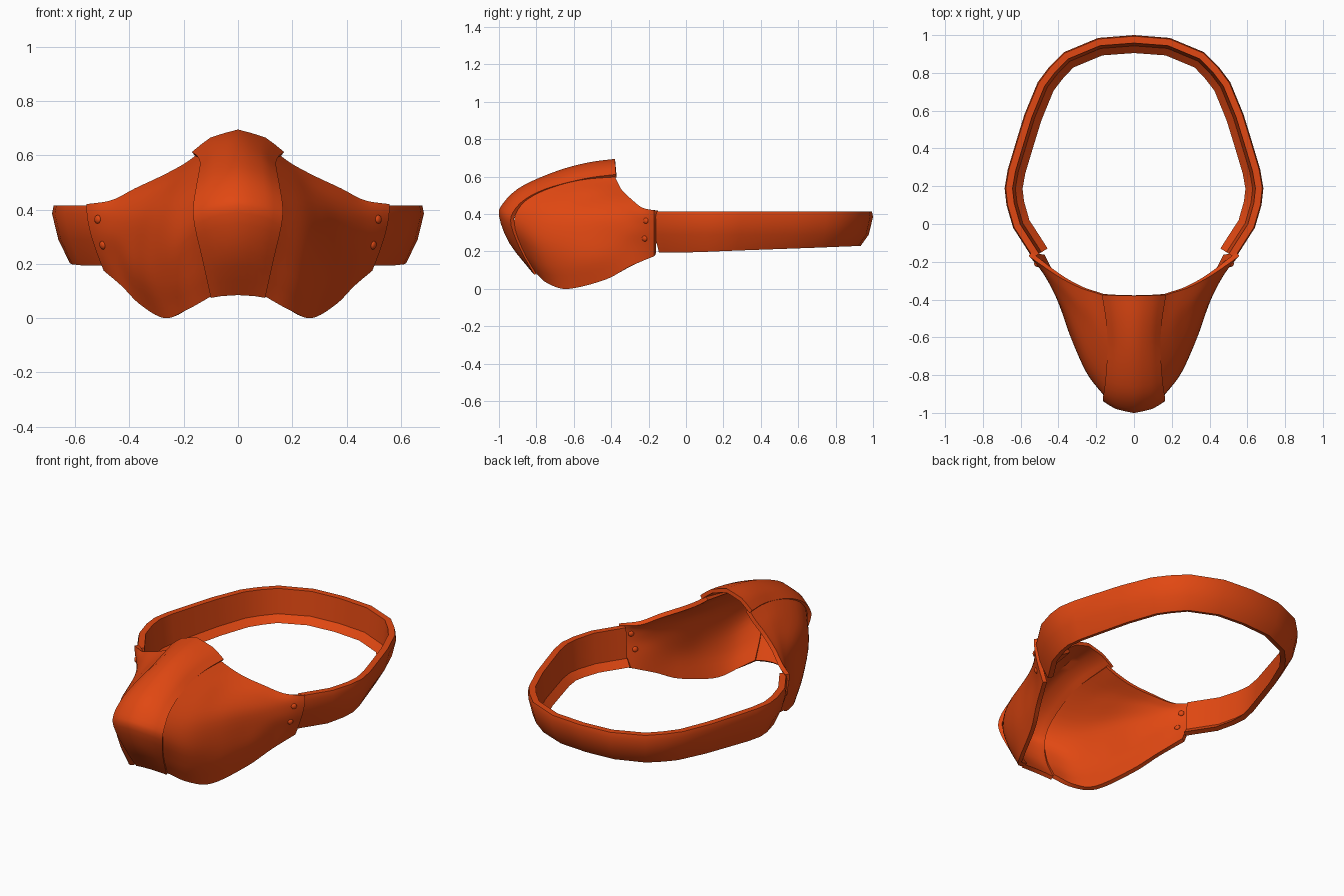
import bpy, bmesh, math
from mathutils import Vector

cube = bpy.data.objects.get("Cube")
if cube:
    bpy.data.objects.remove(cube, do_unlink=True)

COLOR = (0.75, 0.064, 0.006, 1)
orange = bpy.data.materials.new("burnt_orange")
orange.use_nodes = True
orange.diffuse_color = COLOR
shader = orange.node_tree.nodes["Principled BSDF"]
shader.inputs["Base Color"].default_value = COLOR
shader.inputs["Roughness"].default_value = 0.6


def spline(points, steps):
    """Catmull-Rom curve through the given points."""
    pts = [Vector(p) for p in points]
    pts = [2 * pts[0] - pts[1]] + pts + [2 * pts[-1] - pts[-2]]
    out = []
    for a, b, c, d in zip(pts, pts[1:], pts[2:], pts[3:]):
        for i in range(steps):
            t = i / steps
            out.append(0.5 * (2 * b + (c - a) * t + (2 * a - 5 * b + 4 * c - d) * t * t
                              + (3 * b - a - 3 * c + d) * t ** 3))
    return out + [pts[-2]]


def grid_object(name, rows, center=None, ring=False):
    """Skin rows of points; a ring closes each row and caps both ends."""
    bm = bmesh.new()
    grid = [[bm.verts.new(p) for p in row] for row in rows]
    count = len(grid[0])
    for r, s in zip(grid, grid[1:]):
        for j in range(count if ring else count - 1):
            k = (j + 1) % count
            bm.faces.new((r[j], r[k], s[k], s[j]))
    if ring:
        bm.faces.new(grid[0])
        bm.faces.new(grid[-1])
    bmesh.ops.recalc_face_normals(bm, faces=bm.faces)
    bm.normal_update()
    # open shells must face away from the middle of the head
    if center is not None:
        facing = sum(f.normal.dot(f.calc_center_median() - center) * f.calc_area() for f in bm.faces)
        if facing < 0:
            bmesh.ops.reverse_faces(bm, faces=bm.faces)
    mesh = bpy.data.meshes.new(name)
    bm.to_mesh(mesh)
    bm.free()
    mesh.materials.append(orange)
    obj = bpy.data.objects.new(name, mesh)
    bpy.context.collection.objects.link(obj)
    return obj


def finish(obj, thickness=0, mirror=False):
    """Apply shell thickness and mirroring, then smooth with sharp rims."""
    bpy.ops.object.select_all(action='DESELECT')
    obj.select_set(True)
    bpy.context.view_layer.objects.active = obj
    if thickness:
        mod = obj.modifiers.new("shell", 'SOLIDIFY')
        mod.thickness = thickness
        mod.offset = -1
        bpy.ops.object.modifier_apply(modifier=mod.name)
    if mirror:
        mod = obj.modifiers.new("mirror", 'MIRROR')
        mod.use_mirror_merge = False
        bpy.ops.object.modifier_apply(modifier=mod.name)
    bpy.ops.object.shade_smooth_by_angle(angle=math.radians(35))


HEAD = Vector((0, -0.35, 0.25))

# Side panels: rails from strap joint to nose border, bottom to top
rails = [
    [(.495, -.17, .175), (.43, -.3, .12), (.36, -.43, .05), (.27, -.63, 0), (.19, -.74, .03), (.1, -.8, .08)],
    [(.52, -.17, .24), (.445, -.3, .22), (.385, -.45, .17), (.32, -.62, .14), (.23, -.77, .14), (.12, -.875, .21)],
    [(.54, -.17, .3), (.457, -.3, .3), (.385, -.45, .28), (.325, -.62, .27), (.25, -.79, .28), (.15, -.92, .36)],
    [(.552, -.17, .35), (.46, -.29, .36), (.375, -.44, .38), (.3, -.61, .4), (.235, -.75, .42), (.148, -.85, .478)],
    [(.557, -.17, .385), (.465, -.265, .405), (.36, -.38, .45), (.265, -.49, .49), (.2, -.58, .527), (.13, -.64, .573)],
    [(.558, -.17, .42), (.465, -.235, .435), (.38, -.29, .478), (.28, -.34, .525), (.2, -.365, .568), (.14, -.385, .611)],
]
long_rails = [spline(r, 5) for r in rails]
panel = [spline(column, 4) for column in zip(*long_rails)]
finish(grid_object("side_panels", panel, HEAD + Vector((0.1, 0, 0))), 0.024, True)

# Nose panel: border rail and ridge rail, bridged by a crowned section
border = spline([(.17, -.375, .612), (.15, -.5, .597), (.14, -.62, .572), (.145, -.75, .535), (.155, -.86, .48),
                 (.165, -.925, .41), (.16, -.935, .34), (.13, -.885, .21), (.1, -.81, .075)], 3)
ridge = spline([(0, -.38, .695), (0, -.5, .68), (0, -.63, .65), (0, -.77, .6), (0, -.9, .535),
                (0, -.98, .455), (0, -1, .39), (0, -.945, .245), (0, -.82, .085)], 3)
crown = [(-1, 0), (-0.8, .34), (-0.6, .64), (-0.3, .84), (0, 1), (0.3, .84), (0.6, .64), (0.8, .34), (1, 0)]
nose = []
for edge, top in zip(border, ridge):
    section = []
    for side, lift in crown:
        p = edge.lerp(top, lift)
        p.x = side * edge.x
        section.append(p)
    nose.append(section)
finish(grid_object("nose_panel", nose, HEAD), 0.022)

# Head strap: band leaning inward at its lower rim, with a sloping inner ledge
half = [(.538, -.18), (.56, -.145), (.64, -.02), (.675, .1), (.685, .19), (.668, .29), (.62, .45),
        (.58, .58), (.51, .75), (.45, .83), (.37, .91), (.19, .985)]
outline = [Vector(p) for p in half] + [Vector((0, 1))] + [Vector((-x, y)) for x, y in reversed(half)]
band = []
for i, p in enumerate(outline):
    along = (outline[min(i + 1, len(outline) - 1)] - outline[max(i - 1, 0)]).normalized()
    inward = Vector((-along.y, along.x))
    low = 0.195 + 0.035 * max(p.y, 0)
    section = [(0.006, 0.415), (0.042, 0.415), (0.057, low + 0.045), (0.095, low + 0.008),
               (0.066, low), (0.023, 0.29), (0, 0.385)]
    band.append([(p + inward * d).to_3d() + Vector((0, 0, z)) for d, z in section])
finish(grid_object("head_strap", band, ring=True))

# Rivets: flattened domes on both faces of each strap joint
for label, row in (("lower", 6), ("upper", 13)):
    col = 2
    spot = panel[col][row]
    normal = (panel[col + 1][row] - panel[col - 1][row]).cross(panel[col][row + 1] - panel[col][row - 1]).normalized()
    if normal.x < 0:
        normal = -normal
    for face, depth in (("outer", 0), ("inner", -0.024)):
        for sx, side in ((1, "left"), (-1, "right")):
            n = Vector((normal.x * sx, normal.y, normal.z))
            loc = spot + normal * depth
            bpy.ops.mesh.primitive_uv_sphere_add(segments=12, ring_count=8, radius=0.016,
                                                 location=(loc.x * sx, loc.y, loc.z))
            rivet = bpy.context.object
            rivet.name = f"{side}_{label}_{face}_rivet"
            rivet.scale.z = 0.6
            rivet.rotation_euler = n.to_track_quat('Z', 'Y').to_euler()
            rivet.data.materials.append(orange)
            finish(rivet)
